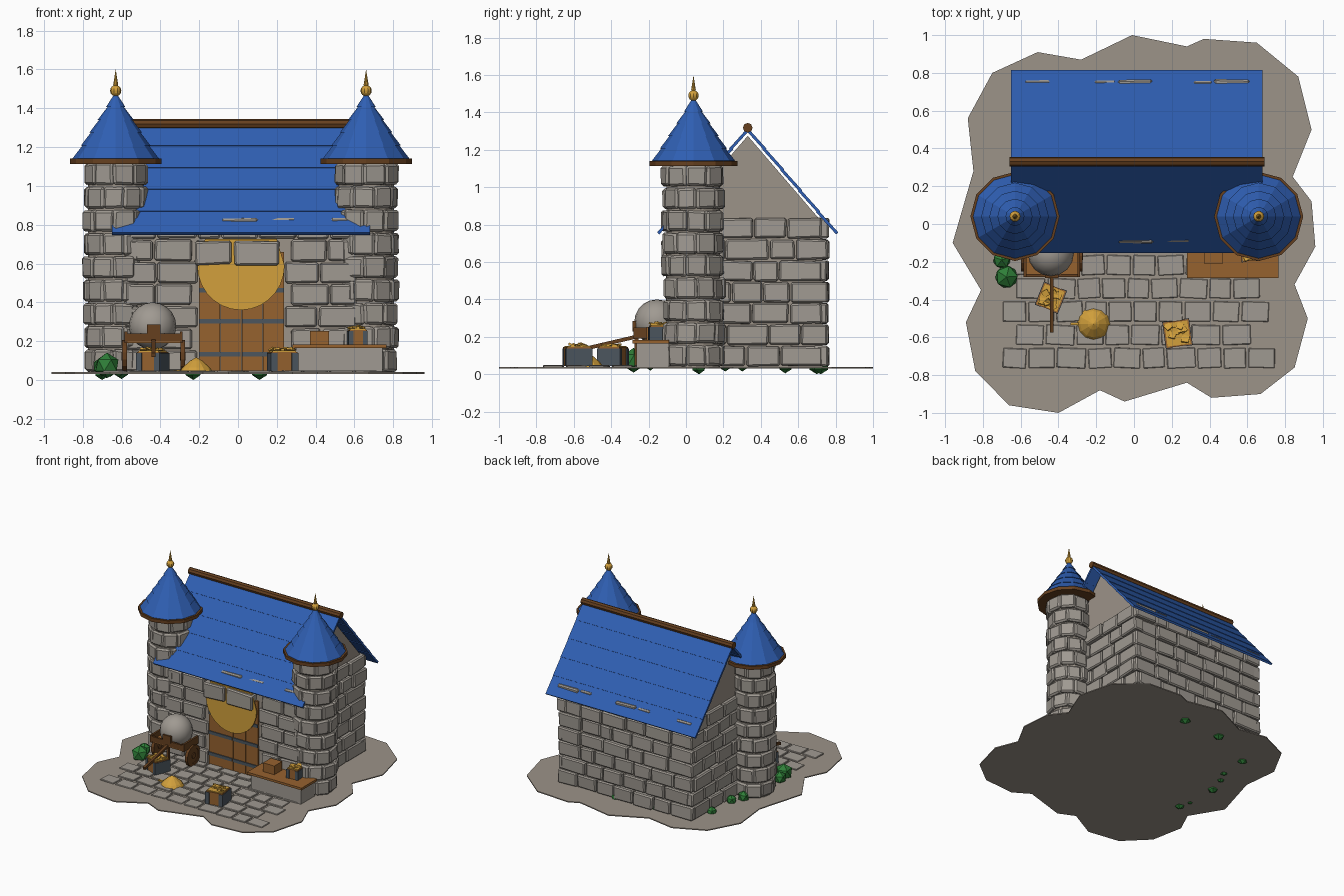
import bpy, bmesh, math, random
from mathutils import Matrix, Vector

random.seed(4)
if "Cube" in bpy.data.objects:
    bpy.data.objects.remove(bpy.data.objects["Cube"])


def material(name, code):
    """Flat colour from an sRGB hex string."""
    col = []
    for i in range(0, 6, 2):
        c = int(code[i:i + 2], 16) / 255
        col.append(c / 12.92 if c < 0.04 else ((c + 0.055) / 1.055) ** 2.4)
    m = bpy.data.materials.new(name)
    m.use_nodes = True
    m.diffuse_color = (*col, 1)
    m.node_tree.nodes["Principled BSDF"].inputs["Base Color"].default_value = (*col, 1)
    return m


EARTH = material("earth grey", "9C9388")
STONE = material("stone grey", "A09A92")
BLUE = material("roof blue", "2F5FB3")
DARK = material("dark wood", "66401F")
WOOD = material("warm wood", "96622F")
GOLD = material("gold", "D2A03C")
IRON = material("slate iron", "4C565F")
GREEN = material("leaf green", "2F7F38")


def finish(name, bm, *mats, bevel=0):
    bmesh.ops.recalc_face_normals(bm, faces=bm.faces)
    me = bpy.data.meshes.new(name)
    bm.to_mesh(me)
    bm.free()
    for m in mats:
        me.materials.append(m)
    ob = bpy.data.objects.new(name, me)
    bpy.context.collection.objects.link(ob)
    if bevel:
        mod = ob.modifiers.new("Bevel", "BEVEL")
        mod.width, mod.segments = bevel, 1
    return ob


def box(bm, lo, hi, mat=0, frame=Matrix(), jitter=0):
    lo, hi = Vector(lo), Vector(hi)
    place = frame @ Matrix.Translation((lo + hi) / 2) @ Matrix.Diagonal((*(hi - lo), 1))
    verts = bmesh.ops.create_cube(bm, size=1, matrix=place)["verts"]
    for v in verts:
        v.co += Vector(random.uniform(-jitter, jitter) for _ in range(3))
    for f in {f for v in verts for f in v.link_faces}:
        f.material_index = mat


def prism(bm, pts, axis, lo, hi):
    """Extrude a 2D outline along x, y or z."""
    def at(a, b, d):
        return {"x": (d, a, b), "y": (a, d, b), "z": (a, b, d)}[axis]
    f = bm.faces.new([bm.verts.new(at(a, b, lo)) for a, b in pts])
    new = bmesh.ops.extrude_face_region(bm, geom=[f])["geom"]
    shift = Vector(at(0, 0, hi - lo))
    bmesh.ops.translate(bm, vec=shift, verts=[g for g in new if isinstance(g, bmesh.types.BMVert)])


def lathe(name, profile, segs, loc, mat):
    bm = bmesh.new()
    vs = [bm.verts.new((r, 0, z)) for r, z in profile]
    es = [bm.edges.new(p) for p in zip(vs, vs[1:])]
    bmesh.ops.spin(bm, geom=vs + es, axis=(0, 0, 1), cent=(0, 0, 0), angle=math.tau, steps=segs)
    bmesh.ops.remove_doubles(bm, verts=bm.verts, dist=0.0005)
    ob = finish(name, bm, mat)
    ob.location = loc
    return ob


MID, G = 0.015, 0.04     # building centre line and ground level

# Ground plate and paving
outline = [(-.01, 1), (.28, .94), (.37, .98), (.65, .96), (.87, .78), (.94, .5), (.84, .25), (.94, .12),
           (.96, -.12), (.85, -.32), (.92, -.5), (.85, -.76), (.67, -.9), (.41, -.92), (.28, -.84), (-.05, -.94),
           (-.18, -.88), (-.4, -1), (-.66, -.96), (-.84, -.78), (-.89, -.52), (-.81, -.35), (-.96, -.1),
           (-.85, .28), (-.88, .56), (-.75, .8), (-.51, .91), (-.28, .87)]
bm = bmesh.new()
prism(bm, outline, "z", G - .008, G)
finish("ground_plate", bm, EARTH)

bm = bmesh.new()
for row in range(6):
    y = -.71 + row * .123
    x = -.7 + (row % 2) * .07
    while x < .62:
        w = random.uniform(.125, .165)
        turn = Matrix.Translation((x + w / 2, y, 0)) @ Matrix.Rotation(random.uniform(-.07, .07), 4, "Z")
        if random.random() < .93:
            box(bm, (-w / 2 + .007, -.052, G - .004), (w / 2 - .007, .052, G + .008), 0, turn, .002)
        x += w
finish("paving_slabs", bm, STONE, bevel=.003)

# House core with gables
bm = bmesh.new()
prism(bm, [(-.07, G), (.73, G), (.73, .81), (.33, 1.275), (-.07, .81)], "x", MID - .575, MID + .575)
finish("house_core", bm, EARTH)


# Stone courses on the four walls; the door gap stays open at the front
def course(bm, frame, a, b, z, h):
    n = max(1, round((b - a) / .18))
    cuts = [a + (b - a) * i / n + (random.uniform(-.035, .035) if 0 < i < n else 0) for i in range(n + 1)]
    for p, q in zip(cuts, cuts[1:]):
        d = random.uniform(.018, .036)
        box(bm, (p + .004, -d, z + .004), (q - .004, .05, z + h - .004), 0, frame, .004)


bm = bmesh.new()
H = .114
front = Matrix.Translation((MID, -.07, 0))
back = Matrix.Translation((MID, .73, 0)) @ Matrix.Rotation(math.pi, 4, "Z")
for i in range(7):
    z, s = G + i * H, .03 * (i % 2)
    spans = [(-.6, -.22 - s), (.225 + s, .6)] if i < 6 else [(-.6, .6)]
    for a, b in spans:
        course(bm, front, a, b, z, H)
    course(bm, back, -.6 + s, .6 - s, z, H)
    for side in (1, -1):
        frame = Matrix.Translation((MID + side * .575, .33, 0)) @ Matrix.Rotation(side * math.pi / 2, 4, "Z")
        course(bm, frame, -.43 + .03 - s, .43 - .03 + s, z, H)
for a, b in ((-.22, -.03), (-.02, .21)):
    box(bm, (a, -.13, .595), (b, -.05, .715), 0, Matrix(), .006)
finish("wall_stones", bm, STONE, bevel=.009)

# Double door with iron bands, and a round-bottomed gold hanging
bm = bmesh.new()
for k in range(4):
    box(bm, (-.2 + k * .11, -.085, G), (-.093 + k * .11, -.05, .66))
for z in (.12, .29, .45):
    for a, b in ((-.2, .012), (.02, .237)):
        box(bm, (a, -.092, z), (b, -.08, z + .025), 1)
finish("door", bm, WOOD, IRON)
bm = bmesh.new()
arc = [(MID + .225 * math.cos(t), .59 + .23 * math.sin(t)) for t in [math.pi * (1 + i / 14) for i in range(15)]]
prism(bm, arc + [(.2, .725), (-.17, .725)], "y", -.108, -.1)
finish("gold_hanging", bm, GOLD)

# Main roof: overlapping boards on both slopes, plus ridge log
bm = bmesh.new()
N = 5
run, drop = .48, .56
length = math.hypot(run, drop)
for side in (1, -1):
    for k in range(N):
        a, b = k * length / N, (k + 1) * length / N
        frame = Matrix.Translation((MID, .33, 1.315)) @ Matrix.Rotation(0 if side > 0 else math.pi, 4, "Z")
        frame = frame @ Matrix.Rotation(-math.atan2(drop, run), 4, "X")
        frame = frame @ Matrix.Translation((0, a, 0)) @ Matrix.Rotation(-.025 * -1, 4, "X")
        box(bm, (-.665, -.012 if k else 0, -.014), (.665, b - a, .002), 0, frame)
finish("main_roof", bm, BLUE)
bm = bmesh.new()
prism(bm, [(.33 + .026 * math.cos(i * math.pi / 4), 1.318 + .026 * math.sin(i * math.pi / 4)) for i in range(8)],
      "x", MID - .675, MID + .675)
finish("ridge_log", bm, DARK)

# Corner towers: core, ring stones, tiered roof and finial
tiers = [(0, 1.125), (.215, 1.125)]
for k in range(5):
    tiers += [(.222 - .043 * k, 1.142 + .066 * k), (.17 - .043 * k if k < 4 else .006, 1.21 + .066 * k)]
for side, cx in (("right", -.63), ("left", .66)):
    loc = (cx, .04, 0)
    lathe(side + "_tower_core", [(0, G), (.143, G), (.143, 1.125), (0, 1.125)], 16, loc, EARTH)
    bm = bmesh.new()
    for i in range(9):
        z, n = G + i * .12, 9
        for k in range(n):
            r = random.uniform(.152, .168)
            frame = Matrix.Translation(loc) @ Matrix.Rotation(math.tau * (k + .5 * (i % 2)) / n + .1, 4, "Z")
            w = r * math.tan(math.pi / n) - .003
            box(bm, (.1, -w, z + .005), (r, w, z + .115), 0, frame, .004)
    finish(side + "_tower_stones", bm, STONE, bevel=.012)
    lathe(side + "_tower_rim", [(0, 1.113), (.236, 1.113), (.236, 1.14), (.2, 1.142)], 12, loc, DARK)
    lathe(side + "_tower_roof", tiers, 12, loc, BLUE)
    ball = [(.029 * math.sin(t), 1.49 - .029 * math.cos(t)) for t in [math.pi * i / 8 for i in range(8)]]
    finial = lathe(side + "_finial", ball + [(.013, 1.52), (0, 1.6)], 10, loc, GOLD)

# Stone counter with wooden top
bm = bmesh.new()
box(bm, (.3, -.265, G), (.745, -.09, .165))
box(bm, (.28, -.285, .165), (.765, -.09, .183), 1)
finish("counter", bm, STONE, WOOD)


# Coin crates and a plain box
def crate(name, x, y, z, s, turn, h, coins=True):
    bm = bmesh.new()
    frame = Matrix.Translation((x, y, z)) @ Matrix.Rotation(math.radians(turn), 4, "Z")
    box(bm, (-s, -s, 0), (s, s, h), 0, frame)
    if coins:
        for d in (-1, 1):
            lo, hi = sorted((d * s * .55, d * (s + .004)))
            box(bm, (lo, -s - .004, 0), (hi, s + .004, h - .006), 1, frame)
        box(bm, (-s * .9, -s * .9, h), (s * .9, s * .9, h + .006), 2, frame)
        for _ in range(9):
            spot = Matrix.Translation([random.uniform(-s, s) * .65 for _ in range(2)] + [h + .01])
            spin = Matrix.Rotation(random.uniform(-.6, .6), 4, "X") @ Matrix.Rotation(random.random() * 3, 4, "Z")
            box(bm, (-.017, -.017, -.004), (.017, .017, .006), 2, frame @ spot @ spin)
    finish(name, bm, WOOD, IRON, GOLD)


crate("cart_side_crate", -.44, -.39, G + .005, .062, -22, .1)
crate("courtyard_crate", .23, -.58, G + .005, .068, 8, .1)
crate("counter_crate", .615, -.15, .183, .045, 5, .075)
crate("counter_box", .42, -.16, .183, .05, 0, .07, False)

# Gold heap
lathe("gold_heap", [(0, G), (.088, G), (.07, .065), (.03, .1), (0, .117)], 12, (-.215, -.53, 0), GOLD)
bm = bmesh.new()
box(bm, (-.335, -.535, G), (-.285, -.522, G + .012))
finish("stray_gold_bar", bm, GOLD)

# Hand cart with round load
CX = -.435
bm = bmesh.new()
box(bm, (CX - .14, -.275, .19), (CX + .14, -.06, .21))
for y in (-.28, -.07):
    box(bm, (CX - .145, y, .2), (CX + .145, y + .015, .24), 1)
for x in (-.15, .135):
    box(bm, (CX + x, -.28, .19), (CX + x + .015, -.055, .25), 1)
box(bm, (CX - .035, -.285, .23), (CX + .035, -.268, .285), 1)
slope = Matrix.Translation((CX, -.27, .2)) @ Matrix.Rotation(.23, 4, "X")
box(bm, (-.01, -.31, -.01), (.01, .06, .01), 1, slope)
box(bm, (CX - .01, -.275, G), (CX + .01, -.255, .2), 1)
finish("cart_body", bm, WOOD, DARK)
for side, x in (("right", CX - .15), ("left", CX + .15)):
    wheel = lathe("cart_wheel_" + side, [(0, -.014), (.022, -.014), (.022, -.008), (.06, -.008), (.06, -.012),
                  (.083, -.012), (.083, .012), (.06, .012), (.06, .008), (.022, .008), (.022, .014), (0, .014)],
                  14, (x, -.17, G + .083), DARK)
    wheel.rotation_euler.y = math.pi / 2
bm = bmesh.new()
bmesh.ops.create_uvsphere(bm, u_segments=16, v_segments=10, radius=.122,
                          matrix=Matrix.Translation((CX - .005, -.155, .278)))
for f in bm.faces:
    f.smooth = True
finish("cart_load", bm, STONE)

# Bushes around the base
bm = bmesh.new()
for x, y, z, r in [(-.675, -.28, .075, .066), (-.7, -.19, .07, .05), (-.66, .21, .06, .045), (-.615, .3, .055, .04),
                   (-.6, .53, .045, .04), (-.23, .7, .045, .045), (.11, .72, .045, .045), (-.7, .07, .04, .04)]:
    place = Matrix.Translation((x, y, z)) @ Matrix.Rotation(x * 9 + y * 5, 4, "Z")
    bmesh.ops.create_icosphere(bm, subdivisions=1, radius=r, matrix=place)
for v in bm.verts:
    v.co.z = max(v.co.z, 0)
finish("bushes", bm, GREEN)
